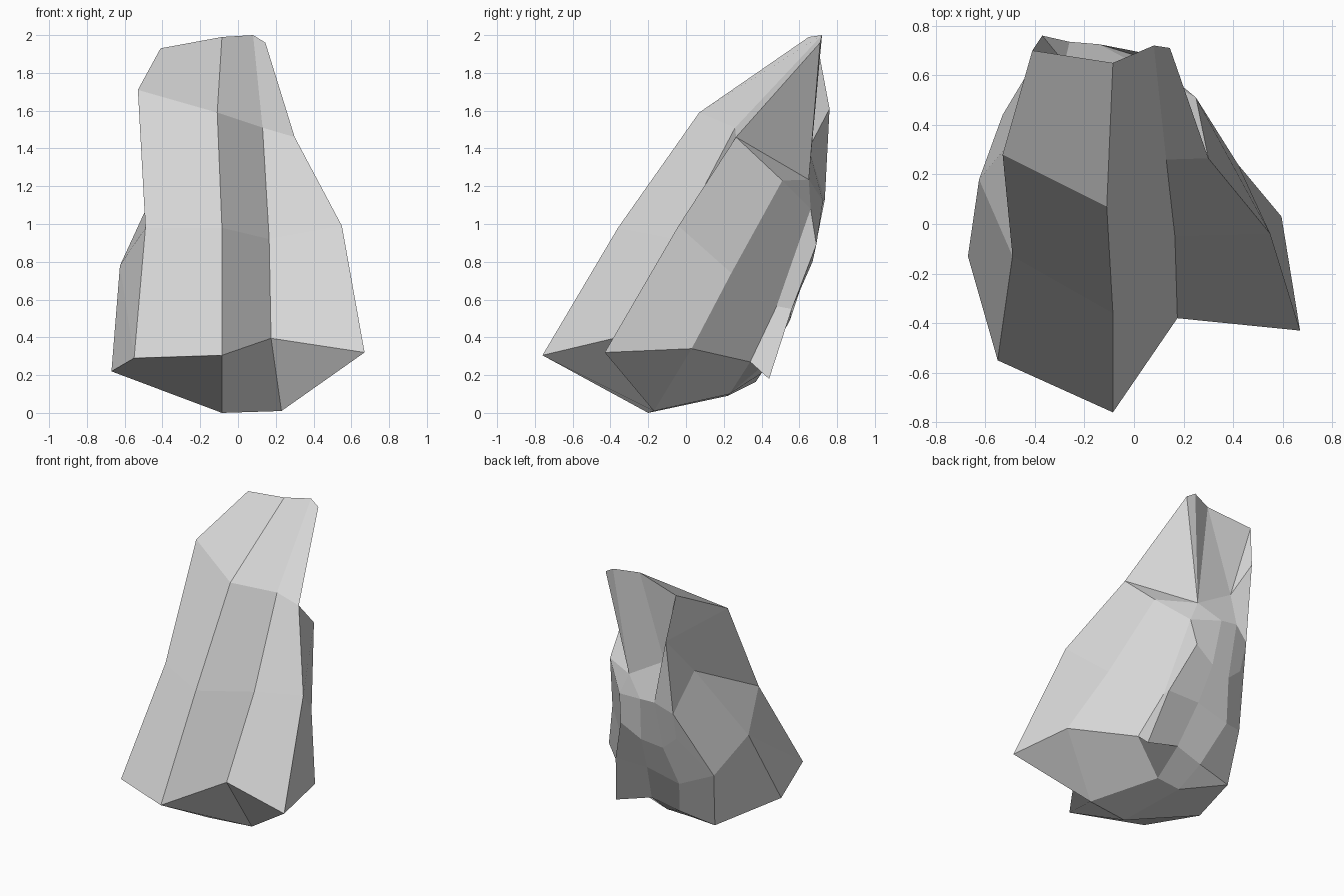
import bpy, bmesh

if "Cube" in bpy.data.objects:
    bpy.data.objects.remove(bpy.data.objects["Cube"])

# Upright contours of the rock, each running from the underside upward
A = [(-.55, -.55, .29), (-.49, -.13, .98), (-.53, .28, 1.71), (-.41, .70, 1.93)]
B = [(-.085, -.76, .305), (-.085, -.36, .98), (-.11, .07, 1.59), (-.085, .65, 1.99)]
C = [(.175, -.38, .395), (.165, -.05, .92), (.13, .26, 1.51), (.08, .72, 2.0)]
D = [(.67, -.43, .32), (.55, -.04, .99), (.30, .265, 1.46), (.145, .71, 1.96)]
E = [(.595, .03, .34), (.42, .24, .74), (.25, .51, 1.23)]
F = [(.25, .34, .27), (.15, .48, .565), (.07, .66, 1.08)]
peak = (-.37, .76, 1.61)
L = [(-.67, -.13, .22), (-.625, .18, .78), (-.39, .46, 1.29), peak]
M = [(-.49, .37, .165), (-.53, .44, .56), (-.38, .69, 1.06), peak]

# Extra contours of the bulge low on the back, and the notch above it
notch_r, notch_l = (0, .65, 1.235), (-.28, .65, 1.40)
R = [(.25, .44, .18), (.17, .56, .55), (.04, .69, .89), F[2], notch_r]
S = [(-.02, .42, .26), (-.08, .56, .55), (-.11, .67, .80), (-.14, .725, 1.12), notch_r]
T = [(-.23, .40, .21), (-.33, .55, .49), (-.267, .645, .77), (-.26, .735, 1.13), notch_l]
U = [M[0], M[1], (-.37, .64, .86), M[2], peak]

# Underside points
P, Q = (-.085, -.20, 0), (.23, -.17, .01)
V, W = (-.01, .23, .10), (-.20, .22, .09)

bm = bmesh.new()
cache = {}


def face(*points):
    """Add a face, sharing vertices and dropping repeated corners."""
    corners = []
    for p in points:
        if p not in cache:
            cache[p] = bm.verts.new(p)
        if cache[p] not in corners:
            corners.append(cache[p])
    if len(corners) > 2:
        bm.faces.new(corners)


def strip(a, b):
    """Skin between two neighbouring contours."""
    for i in range(min(len(a), len(b)) - 1):
        face(a[i], b[i], b[i + 1], a[i + 1])


# Sides
for a, b in ((A, B), (B, C), (C, D), (D, E), (E, F), (F, R),
             (R, S), (S, T), (T, U), (M, L)):
    strip(a, b)

# Left side, creased along its hollow
for i in range(3):
    face(A[i], L[i], L[i + 1])
    face(A[i], L[i + 1], A[i + 1])

# Join beside the bulge
face(M[1], U[2], M[2])

# Notch and back of the crest
face(E[2], F[2], notch_r)
face(D[2], E[2], notch_r)
face(D[2], notch_r, D[3])
face(D[3], notch_r, C[3])
face(C[3], notch_r, B[3])
face(B[3], notch_r, notch_l)
face(B[3], notch_l, A[3])
face(A[3], notch_l, peak)

# Underside
face(L[0], P, B[0], A[0])
face(B[0], P, Q, C[0])
face(C[0], Q, D[0])
face(D[0], Q, E[0])
face(E[0], Q, V, F[0])
face(F[0], V, S[0], R[0])
face(V, W, T[0], S[0])
face(W, M[0], T[0])
face(P, W, V, Q)
face(P, L[0], M[0], W)

bmesh.ops.recalc_face_normals(bm, faces=bm.faces[:])
mesh = bpy.data.meshes.new("rock")
bm.to_mesh(mesh)
bm.free()

stone = bpy.data.materials.new("stone grey")
stone.diffuse_color = (.68, .68, .68, 1)
stone.use_nodes = True
stone.node_tree.nodes["Principled BSDF"].inputs["Base Color"].default_value = stone.diffuse_color
mesh.materials.append(stone)
rock = bpy.data.objects.new("rock", mesh)
bpy.context.collection.objects.link(rock)
